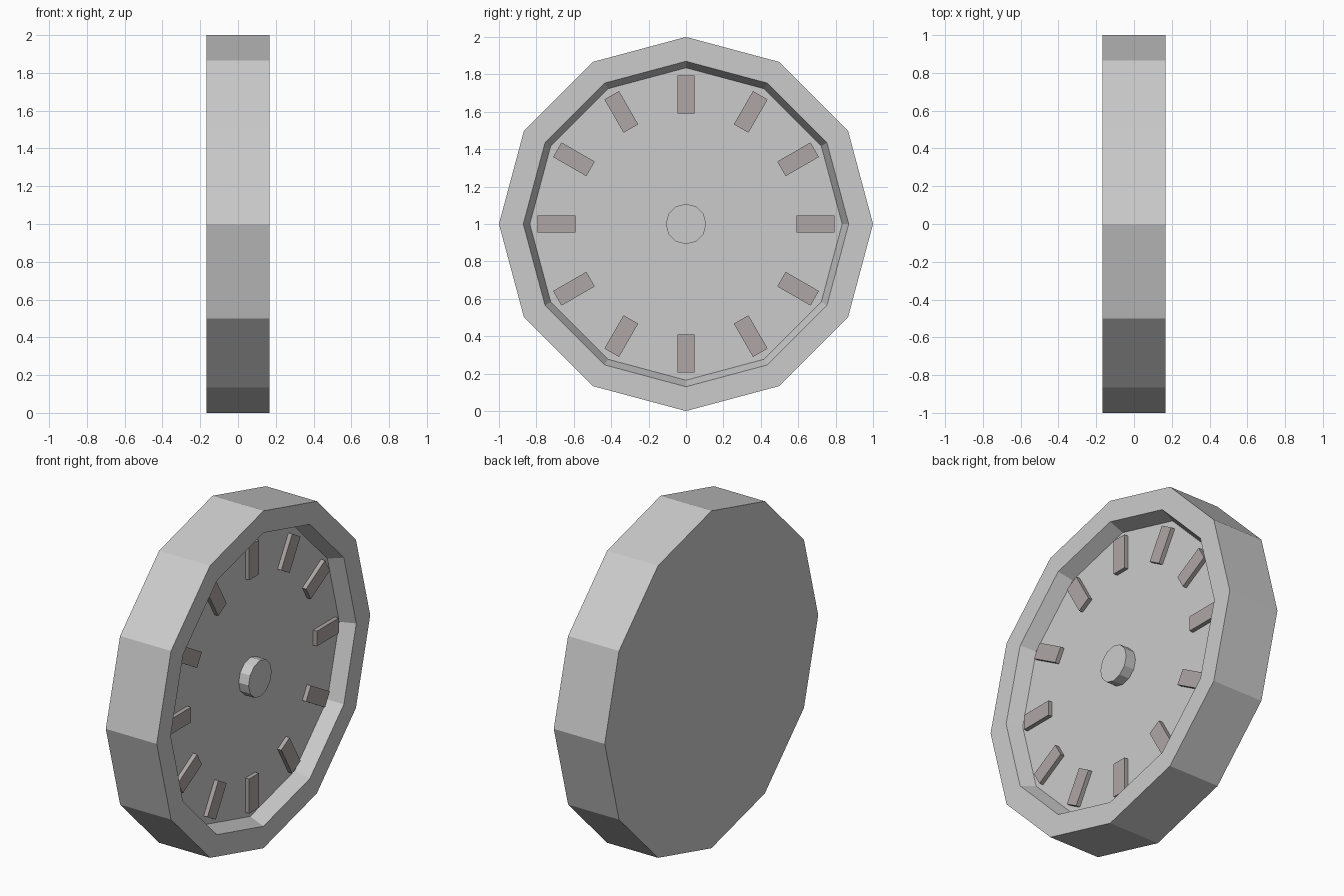
import bpy, bmesh
from math import sin, cos, pi
from mathutils import Matrix, Vector

if "Cube" in bpy.data.objects:
    bpy.data.objects.remove(bpy.data.objects["Cube"])

SIDES = 12
CENTRE = Vector((0, 0, 1))
FLOOR = 0.08


def make_object(name, bm):
    bmesh.ops.recalc_face_normals(bm, faces=bm.faces)
    mesh = bpy.data.meshes.new(name)
    bm.to_mesh(mesh)
    bm.free()
    obj = bpy.data.objects.new(name, mesh)
    obj.location = CENTRE
    bpy.context.collection.objects.link(obj)
    return obj


def turned(name, profile):
    """Turn (x, radius) steps about the x axis and cap both ends."""
    bm = bmesh.new()
    rings = []
    for x, r in profile:
        rings.append([bm.verts.new((x, r * sin(2 * pi * i / SIDES), r * cos(2 * pi * i / SIDES)))
                      for i in range(SIDES)])
    for a, b in zip(rings, rings[1:]):
        for i in range(SIDES):
            j = (i + 1) % SIDES
            bm.faces.new((a[i], a[j], b[j], b[i]))
    bm.faces.new(rings[0])
    bm.faces.new(rings[-1])
    return make_object(name, bm)


# Case with raised rim, sloped inner wall and recessed dial
turned("clock_case", [(-0.167, 1), (0.167, 1), (0.167, 0.87), (FLOOR, 0.835)])

# Central hub
turned("centre_hub", [(FLOOR - 0.01, 0.108), (0.145, 0.108)])

# Twelve radial hour markers
marker_mat = bpy.data.materials.new("marker_grey")
marker_mat.diffuse_color = (0.42, 0.38, 0.38, 1)
marker_mat.use_nodes = True
marker_mat.node_tree.nodes["Principled BSDF"].inputs["Base Color"].default_value = marker_mat.diffuse_color
bm = bmesh.new()
for i in range(12):
    placing = (Matrix.Rotation(i * pi / 6, 4, 'X')
               @ Matrix.Translation((FLOOR + 0.0075, 0, 0.692))
               @ Matrix.Diagonal((0.035, 0.09, 0.205, 1)))
    bmesh.ops.create_cube(bm, size=1, matrix=placing)
make_object("hour_markers", bm).data.materials.append(marker_mat)
